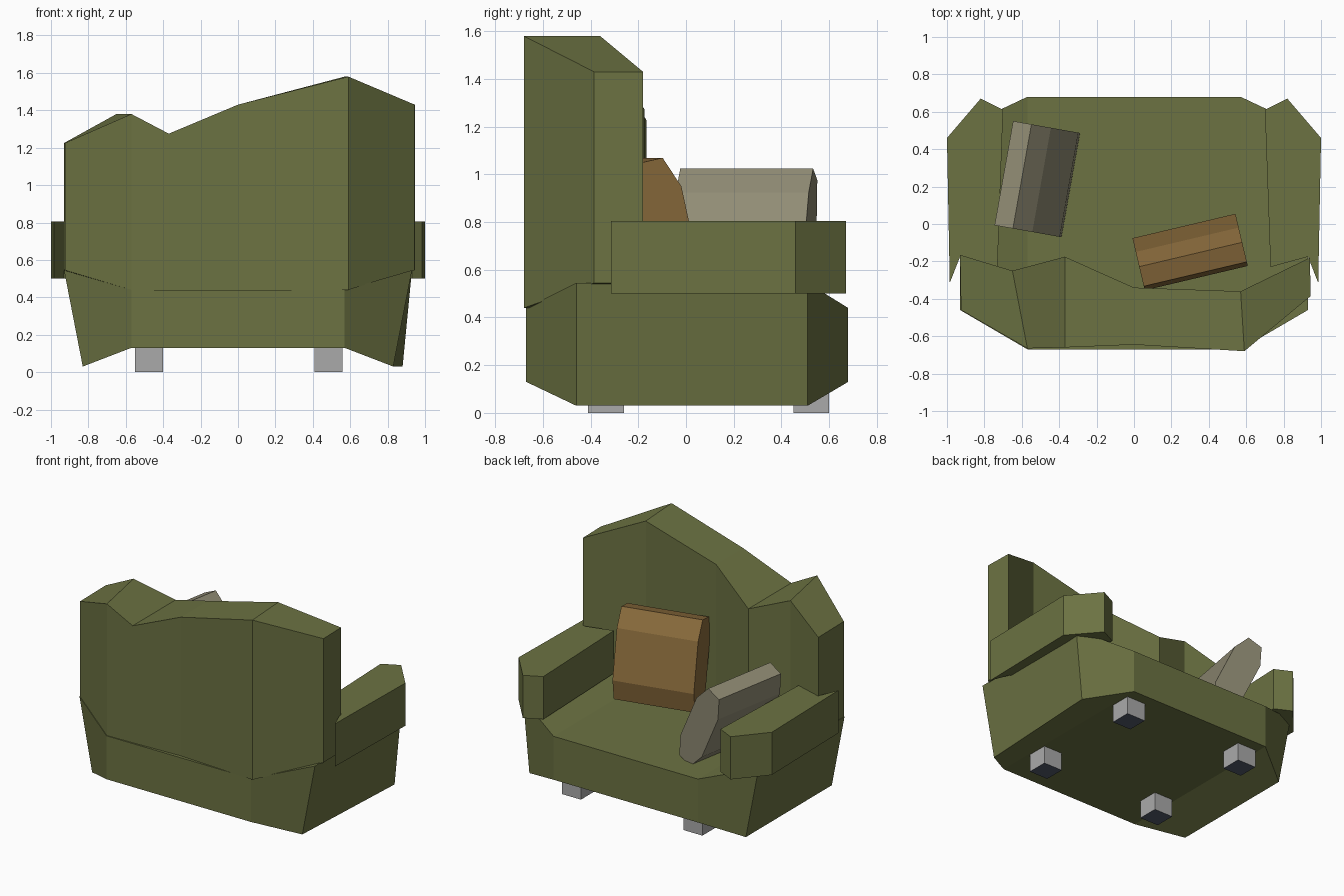
import bpy, bmesh, math
from mathutils import Matrix

if "Cube" in bpy.data.objects:
    bpy.data.objects.remove(bpy.data.objects["Cube"])


def material(name, rgb):
    m = bpy.data.materials.new(name)
    m.diffuse_color = (*rgb, 1)
    m.use_nodes = True
    m.node_tree.nodes["Principled BSDF"].inputs["Base Color"].default_value = m.diffuse_color
    return m


GREEN = material("olive fabric", (0.15, 0.17, 0.055))
ORANGE = material("orange fabric", (0.255, 0.148, 0.045))
TAUPE = material("taupe fabric", (0.28, 0.26, 0.175))
GREY = material("grey leg", (0.40, 0.40, 0.40))
SLATE = material("slate leg bottom", (0.085, 0.105, 0.15))


def build(name, verts, faces, *mats):
    mesh = bpy.data.meshes.new(name)
    bm = bmesh.new()
    vs = [bm.verts.new(v) for v in verts]
    for f in faces:
        bm.faces.new([vs[i] for i in f])
    bmesh.ops.recalc_face_normals(bm, faces=bm.faces)
    bm.to_mesh(mesh)
    bm.free()
    for m in mats:
        mesh.materials.append(m)
    ob = bpy.data.objects.new(name, mesh)
    bpy.context.collection.objects.link(ob)
    return ob


def loft(name, rings, mat):
    """Skin a row of equal-length closed rings and cap both ends."""
    n = len(rings[0])
    faces = [tuple(range(n)), tuple(range((len(rings) - 1) * n, len(rings) * n))]
    for r in range(len(rings) - 1):
        for i in range(n):
            j = (i + 1) % n
            faces.append((r * n + i, r * n + j, (r + 1) * n + j, (r + 1) * n + i))
    return build(name, [v for ring in rings for v in ring], faces, mat)


# Seat base: octagonal plan, sides taller than the middle; rings run left to right
def base_ring(x_top, x_back, x_front, y0, y1, z0, z1):
    return [(x_back, y0, z0), (x_front, y1, z0), (x_top, y1, z1), (x_top, y0, z1)]


loft("seat_base", [
    base_ring(-0.93, -0.83, -0.83, -0.46, 0.51, 0.03, 0.545),
    base_ring(-0.57, -0.57, -0.57, -0.67, 0.68, 0.13, 0.44),
    base_ring(0.57, 0.57, 0.57, -0.67, 0.68, 0.13, 0.44),
    base_ring(0.93, 0.83, 0.88, -0.46, 0.51, 0.03, 0.545)], GREEN)

# Backrest: uneven stations of rear x, y, inner x, y, top and bottom height
stations = [
    (-0.925, -0.46, -0.93, -0.165, 1.225, 0.545),
    (-0.57, -0.665, -0.65, -0.25, 1.38, 0.44),
    (-0.37, -0.66, -0.37, -0.175, 1.275, 0.44),
    (0.0, -0.645, 0.0, -0.34, 1.43, 0.44),
    (0.59, -0.68, 0.57, -0.36, 1.58, 0.44),
    (0.945, -0.385, 0.94, -0.18, 1.43, 0.545)]
loft("backrest", [[(xb, yb, z0), (xf, yf, z0), (xf, yf, z1), (xb, yb, z1)]
                  for xb, yb, xf, yf, z1, z0 in stations], GREEN)

# Armrests
arm_plan = [(1.0, 0.46), (0.82, 0.67), (0.70, 0.61), (0.73, -0.23),
            (0.93, -0.175), (0.985, -0.315)]
for side, s in (("left", -1), ("right", 1)):
    loft(side + "_armrest", [[(s * x, y, z) for x, y in arm_plan]
                             for z in (0.50, 0.805)], GREEN)

# Cushions: octagonal section, leaned and turned
section = [(0.055, 0.31), (-0.055, 0.31), (-0.108, 0.175), (-0.108, -0.175),
           (-0.055, -0.31), (0.055, -0.31), (0.108, -0.175), (0.108, 0.175)]


def cushion(name, centre, yaw, lean, mat):
    ob = loft(name, [[(x, t, s) for t, s in section] for x in (-0.283, 0.283)], mat)
    ob.data.transform(Matrix.Translation(centre)
                      @ Matrix.Rotation(math.radians(yaw), 4, 'Z')
                      @ Matrix.Rotation(math.radians(lean), 4, 'X'))


cushion("orange_cushion", (0.30, -0.15, 0.755), 13.3, 12.5, ORANGE)
cushion("taupe_cushion", (-0.517, 0.24, 0.72), 79.9, -25.2, TAUPE)

# Legs: grey blocks with slate undersides
for fb, y0, y1 in (("back", -0.41, -0.26), ("front", 0.45, 0.60)):
    for side, x0, x1 in (("left", -0.55, -0.40), ("right", 0.41, 0.56)):
        plan = [(x0, y0), (x1, y0), (x1, y1), (x0, y1)]
        leg = loft(f"{fb}_{side}_leg", [[(x, y, z) for x, y in plan]
                                        for z in (0, 0.14)], GREY)
        leg.data.materials.append(SLATE)
        for p in leg.data.polygons:
            p.material_index = 1 if p.normal.z < -0.5 else 0
